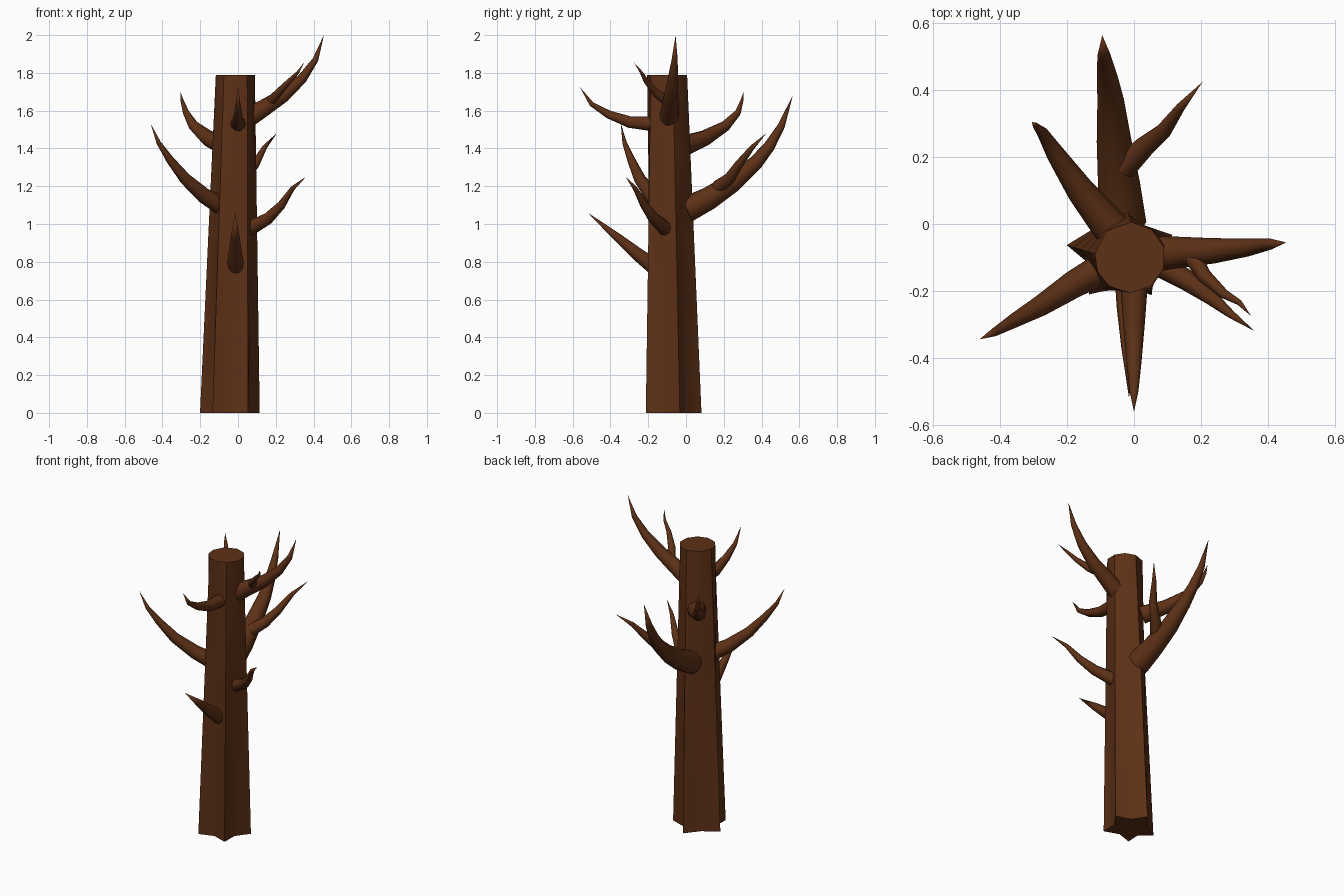
import bpy, bmesh
from math import cos, sin, radians
from mathutils import Vector

if "Cube" in bpy.data.objects:
    bpy.data.objects.remove(bpy.data.objects["Cube"])

bark = bpy.data.materials.new("bark")
bark.diffuse_color = (0.11, 0.03, 0.008, 1)
bark.use_nodes = True
bark.node_tree.nodes["Principled BSDF"].inputs["Base Color"].default_value = bark.diffuse_color


def finish(bm, name, angle):
    bmesh.ops.recalc_face_normals(bm, faces=bm.faces)
    me = bpy.data.meshes.new(name)
    bm.to_mesh(me)
    bm.free()
    ob = bpy.data.objects.new(name, me)
    me.materials.append(bark)
    bpy.context.collection.objects.link(ob)
    bpy.ops.object.select_all(action='DESELECT')
    ob.select_set(True)
    bpy.context.view_layer.objects.active = ob
    bpy.ops.object.shade_smooth_by_angle(angle=radians(angle))


def bridge(bm, a, b):
    n = len(a)
    for i in range(n):
        bm.faces.new((a[i], a[(i + 1) % n], b[(i + 1) % n], b[i]))


# Trunk: five-pointed root section blending into a round sawn top
def trunk():
    bm = bmesh.new()
    points = [17, 88, 174, 234, 305]
    angles = []
    for i, a in enumerate(points):
        b = points[(i + 1) % 5] + (360 if i == 4 else 0)
        angles += [a, (a + b) / 2]
    rings = []
    for k in range(5):
        t = k / 4
        c = Vector((-0.04, -0.08, 0)).lerp(Vector((-0.012, -0.1, 1.79)), t)
        ring = []
        for i, a in enumerate(angles):
            r0 = 0.162 if i % 2 == 0 else 0.1
            r = r0 + (0.106 - r0) * t
            ring.append(bm.verts.new(c + Vector((cos(radians(a)), sin(radians(a)), 0)) * r))
        rings.append(ring)
    for a, b in zip(rings, rings[1:]):
        bridge(bm, a, b)
    bm.faces.new(rings[0])
    bm.faces.new(rings[-1])
    finish(bm, "trunk", 40)


# Branch: tapering curved tube ending in a point
def branch(name, radius, path, sides=10):
    bm = bmesh.new()
    pts = [Vector(p) for p in path]
    dist = [0]
    for p, q in zip(pts, pts[1:]):
        dist.append(dist[-1] + (q - p).length)
    axis = (pts[-1] - pts[0]).normalized()
    ref = axis.cross(Vector((0, 0, 1))).normalized()
    prev = None
    for i, p in enumerate(pts[:-1]):
        d = (pts[i + 1] - pts[max(i - 1, 0)]).normalized()
        v = d.cross(ref).normalized()
        u = v.cross(d)
        r = radius * (1 - dist[i] / dist[-1]) ** 0.8
        ring = []
        for s in range(sides):
            a = radians(360 * s / sides)
            ring.append(bm.verts.new(p + (u * cos(a) + v * sin(a)) * r))
        if prev:
            bridge(bm, prev, ring)
        else:
            bm.faces.new(ring)
        prev = ring
    tip = bm.verts.new(pts[-1])
    for s in range(sides):
        bm.faces.new((prev[s], prev[(s + 1) % sides], tip))
    finish(bm, name, 50)


trunk()
branch("upper_right_branch", 0.054, [
    (0.05, -0.09, 1.56), (0.13, -0.085, 1.61), (0.24, -0.08, 1.68),
    (0.34, -0.07, 1.77), (0.41, -0.06, 1.87), (0.455, -0.055, 2.0)])
branch("upper_right_twig", 0.028, [
    (0.17, -0.09, 1.645), (0.21, -0.155, 1.69), (0.27, -0.21, 1.755),
    (0.315, -0.235, 1.80), (0.35, -0.275, 1.855)])
branch("front_left_branch", 0.05, [
    (-0.07, -0.12, 1.085), (-0.18, -0.18, 1.15), (-0.28, -0.245, 1.24),
    (-0.36, -0.29, 1.34), (-0.42, -0.325, 1.43), (-0.462, -0.345, 1.53)])
branch("front_right_branch", 0.04, [
    (0.06, -0.11, 0.975), (0.16, -0.17, 1.03), (0.23, -0.22, 1.10),
    (0.29, -0.27, 1.19), (0.36, -0.32, 1.25)])
branch("front_lower_branch", 0.045, [
    (-0.012, -0.17, 0.775), (-0.015, -0.25, 0.835),
    (-0.015, -0.37, 0.935), (-0.015, -0.52, 1.06)])
branch("front_upper_branch", 0.042, [
    (0, -0.17, 1.53), (0, -0.3, 1.54), (0, -0.41, 1.58),
    (0, -0.5, 1.635), (0, -0.562, 1.725)])
branch("back_branch", 0.072, [
    (-0.035, 0.0, 1.075), (-0.045, 0.12, 1.135), (-0.06, 0.25, 1.22),
    (-0.07, 0.37, 1.325), (-0.08, 0.44, 1.41), (-0.09, 0.505, 1.52),
    (-0.095, 0.565, 1.68)])
branch("back_twig", 0.038, [
    (-0.03, 0.17, 1.195), (0.03, 0.23, 1.24), (0.09, 0.28, 1.315),
    (0.14, 0.35, 1.405), (0.205, 0.425, 1.48)])
branch("back_left_branch", 0.055, [
    (-0.07, -0.01, 1.415), (-0.16, 0.1, 1.455), (-0.235, 0.21, 1.52),
    (-0.275, 0.275, 1.59), (-0.295, 0.295, 1.65), (-0.305, 0.305, 1.70)])
